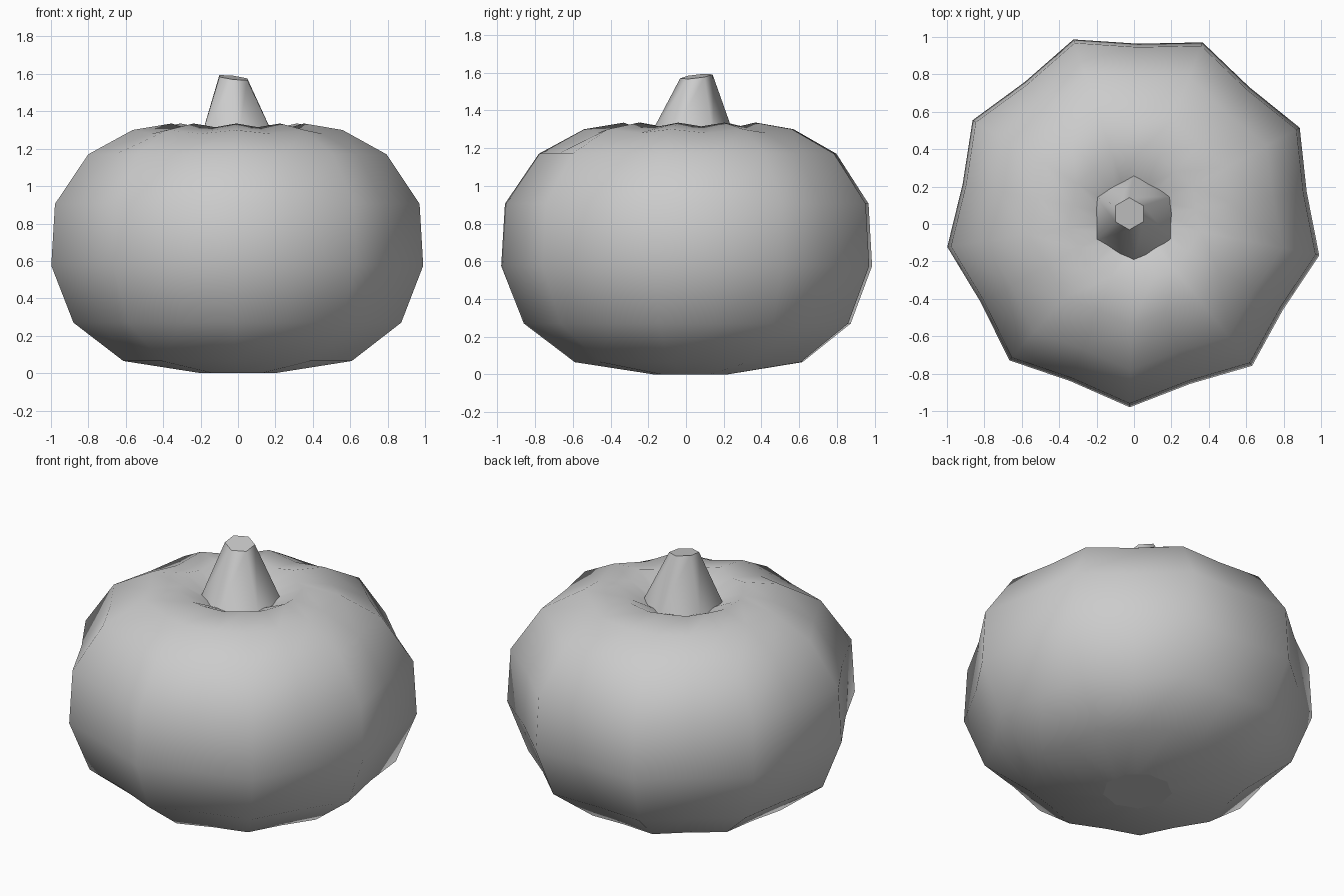
import bpy, bmesh, math
from mathutils import Vector

cube = bpy.data.objects.get("Cube")
if cube:
    bpy.data.objects.remove(cube, do_unlink=True)

# One plain grey for everything
grey = bpy.data.materials.new("plain grey")
grey.use_nodes = True
colour = (0.6, 0.6, 0.6, 1)
grey.diffuse_color = colour
grey.node_tree.nodes["Principled BSDF"].inputs["Base Color"].default_value = colour

CENTRE = Vector((0, 0.03, 0))


def loft(name, rings):
    """Join rings of points with smooth sides and sharp flat caps."""
    bm = bmesh.new()
    loops = [[bm.verts.new(p) for p in ring] for ring in rings]
    n = len(loops[0])
    for low, high in zip(loops, loops[1:]):
        for i in range(n):
            j = (i + 1) % n
            bm.faces.new((low[i], low[j], high[j], high[i])).smooth = True
    for cap in (loops[0][::-1], loops[-1]):
        face = bm.faces.new(cap)
        for edge in face.edges:
            edge.smooth = False
    mesh = bpy.data.meshes.new(name)
    bm.to_mesh(mesh)
    bm.free()
    mesh.materials.append(grey)
    obj = bpy.data.objects.new(name, mesh)
    bpy.context.collection.objects.link(obj)
    return obj


# Ribbed body: nine ridges with shallow grooves between them
RIBS = 9
profile = [(0.2, 0), (0.62, 0.065), (0.89, 0.27), (1.01, 0.575), (0.99, 0.905),
           (0.81, 1.17), (0.57, 1.3), (0.36, 1.335), (0.18, 1.25)]


def body_ring(radius, z):
    ring = []
    for i in range(2 * RIBS):
        angle = math.radians(-91.3) + math.pi * i / RIBS
        groove = i % 2
        r = radius * (0.925 if groove else 1)
        drop = 0.02 if groove and z > 1.2 else 0
        ring.append(CENTRE + Vector((r * math.cos(angle), r * math.sin(angle), z - drop)))
    return ring


loft("pumpkin_body", [body_ring(r, z) for r, z in profile])


# Six-sided tapering stem with a slanted top
def stem_ring(radius, z, offset, slant):
    ring = []
    for i in range(6):
        angle = math.pi / 2 + math.pi * i / 3
        x, y = radius * math.cos(angle), radius * math.sin(angle)
        ring.append(CENTRE + offset + Vector((x, y, z + slant * (y - x))))
    return ring


loft("stem", [stem_ring(0.235, 1.24, Vector((0, 0, 0)), 0),
              stem_ring(0.086, 1.58, Vector((-0.025, 0.025, 0)), 0.12)])
